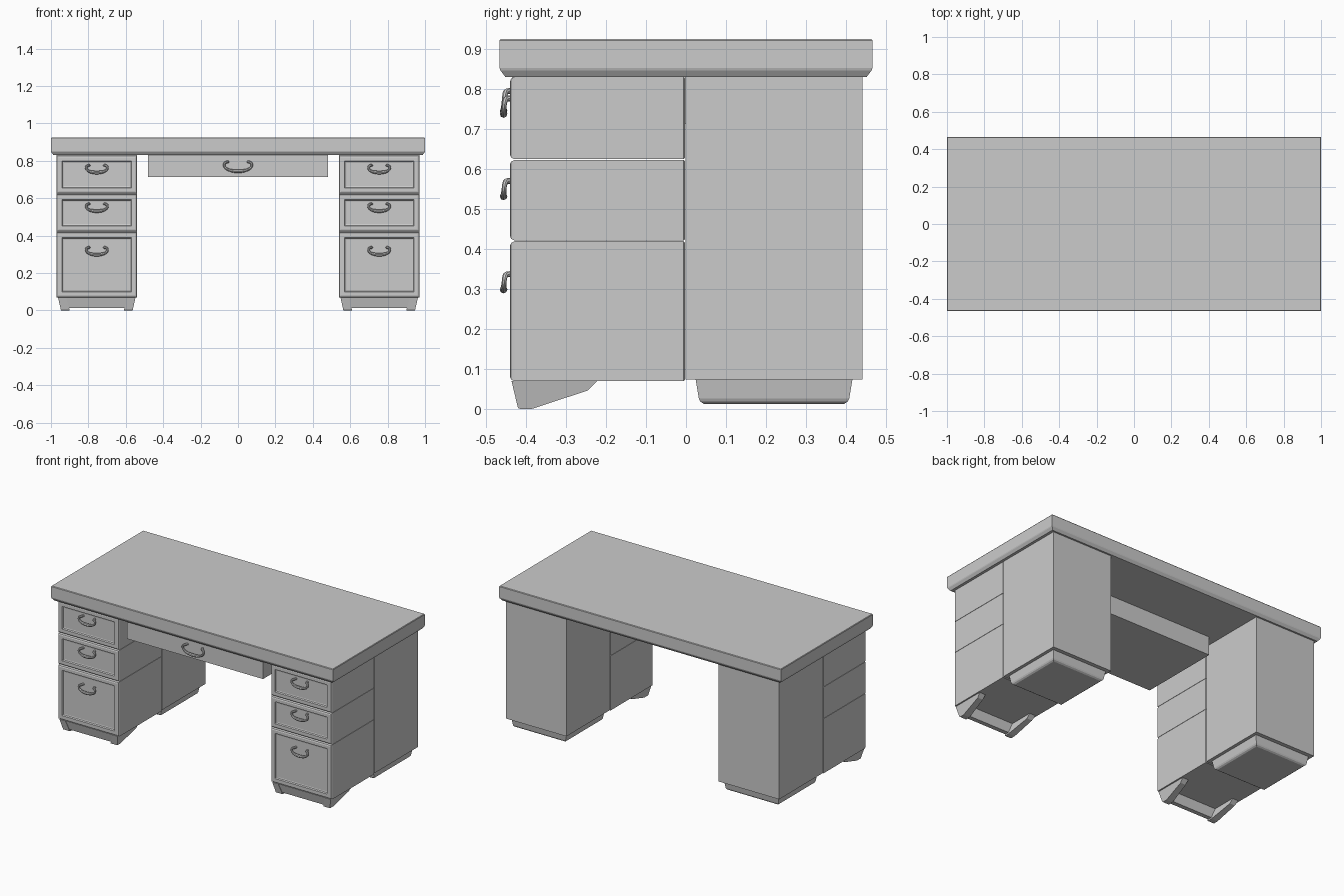
import bpy, bmesh

if "Cube" in bpy.data.objects:
    bpy.data.objects.remove(bpy.data.objects["Cube"])


def finish(name, bm):
    bmesh.ops.recalc_face_normals(bm, faces=bm.faces)
    me = bpy.data.meshes.new(name)
    bm.to_mesh(me)
    bm.free()
    ob = bpy.data.objects.new(name, me)
    bpy.context.collection.objects.link(ob)
    return ob


def loft(name, cx, c, rings, axis='Z'):
    """Stack of rectangles (half width, half depth, position) along an axis."""
    bm = bmesh.new()
    loops = []
    for u, v, h in rings:
        quad = []
        for su, sv in ((-1, -1), (1, -1), (1, 1), (-1, 1)):
            a, b = cx + su * u, c + sv * v
            quad.append(bm.verts.new((a, b, h) if axis == 'Z' else (a, h, b)))
        loops.append(quad)
    for p, q in zip(loops, loops[1:]):
        for i in range(4):
            j = (i + 1) % 4
            bm.faces.new((p[i], p[j], q[j], q[i]))
    bm.faces.new(loops[0])
    bm.faces.new(loops[-1])
    return finish(name, bm)


def drawer(name, cx, z0, z1):
    w, h, c = 0.216, (z1 - z0) / 2 - 0.001, (z0 + z1) / 2
    steps = ((0.003, -0.003), (0, -0.006), (0, -0.429), (0.004, -0.437), (0.011, -0.44),
             (0.03, -0.44), (0.034, -0.432), (0.04, -0.43))
    loft(name, cx, c, [(w - i, h - i, y) for i, y in steps], 'Y')


def handle(name, cx, cz, s):
    # half of a drooping bail: x, y, z, radius
    half = ((0.040, -0.425, 0.018, 0.8), (0.042, -0.448, 0.020, 0.9),
            (0.058, -0.453, 0.013, 0.75), (0.056, -0.455, -0.004, 0.7),
            (0.036, -0.456, -0.017, 0.9))
    pts = [(-x, y, z, r) for x, y, z, r in half] + [(0, -0.456, -0.021, 1.2)]
    pts += list(reversed(half))
    cu = bpy.data.curves.new(name, 'CURVE')
    cu.dimensions = '3D'
    cu.bevel_depth = 0.0085
    cu.bevel_resolution = 2
    cu.use_fill_caps = True
    sp = cu.splines.new('NURBS')
    sp.points.add(len(pts) - 1)
    for p, (x, y, z, r) in zip(sp.points, pts):
        p.co = (cx + x * s, y, cz + z * s, 1)
        p.radius = r
    sp.use_endpoint_u = True
    sp.order_u = 3
    sp.resolution_u = 4
    ob = bpy.data.objects.new(name, cu)
    bpy.context.collection.objects.link(ob)
    bpy.ops.object.select_all(action='DESELECT')
    ob.select_set(True)
    bpy.context.view_layer.objects.active = ob
    bpy.ops.object.convert(target='MESH')
    bpy.ops.object.shade_smooth_by_angle()


def bracket_foot(name, cx, side):
    # sloped side profile (y, z, outer x), tapered inward at the floor
    prof = ((-0.436, 0.069, 0.207), (-0.42, 0.002, 0.192), (-0.415, 0, 0.19),
            (-0.385, 0, 0.19), (-0.245, 0.046, 0.202), (-0.222, 0.069, 0.207))
    bm = bmesh.new()
    out = [bm.verts.new((cx + side * x, y, z)) for y, z, x in prof]
    inn = [bm.verts.new((cx + side * (0.145 if z < 0.01 else 0.165), y, z)) for y, z, x in prof]
    n = len(prof)
    for i in range(n):
        j = (i + 1) % n
        bm.faces.new((out[i], out[j], inn[j], inn[i]))
    bm.faces.new(out)
    bm.faces.new(inn)
    finish(name, bm)


# Tabletop with undercut lower edge
loft("tabletop", 0, 0, [(0.987, 0.452, 0.83), (0.998, 0.464, 0.846), (1, 0.466, 0.852),
                        (1, 0.466, 0.921), (0.997, 0.463, 0.925)])

# Centre drawer under the top
loft("centre_drawer", 0, -0.171, [(0.482, 0.264, 0.712), (0.482, 0.264, 0.831)])
handle("centre_handle", 0, 0.77, 1.3)

# Pedestals
for side, tag in ((-1, "left"), (1, "right")):
    cx = side * 0.755
    loft(tag + "_rear_cabinet", cx, 0.22, [(0.215, 0.221, 0.073), (0.215, 0.221, 0.831)])
    loft(tag + "_rear_plinth", cx, 0.22,
         [(0.195, 0.196, 0.074), (0.187, 0.188, 0.026), (0.183, 0.184, 0.018),
          (0.174, 0.175, 0.012)])
    for i, (z0, z1, hz) in enumerate(((0.623, 0.83, 0.757), (0.42, 0.623, 0.551),
                                      (0.068, 0.42, 0.318))):
        drawer(f"{tag}_drawer_{i}", cx, z0, z1)
        handle(f"{tag}_handle_{i}", cx, hz, 1.0)
    # Front base: two bracket feet joined by an apron
    for s in (-1, 1):
        bracket_foot(f"{tag}_bracket_foot_{s}", cx, s)
    loft(tag + "_front_apron", cx, -0.405,
         [(0.166, 0.014, 0.012), (0.166, 0.029, 0.069)])
